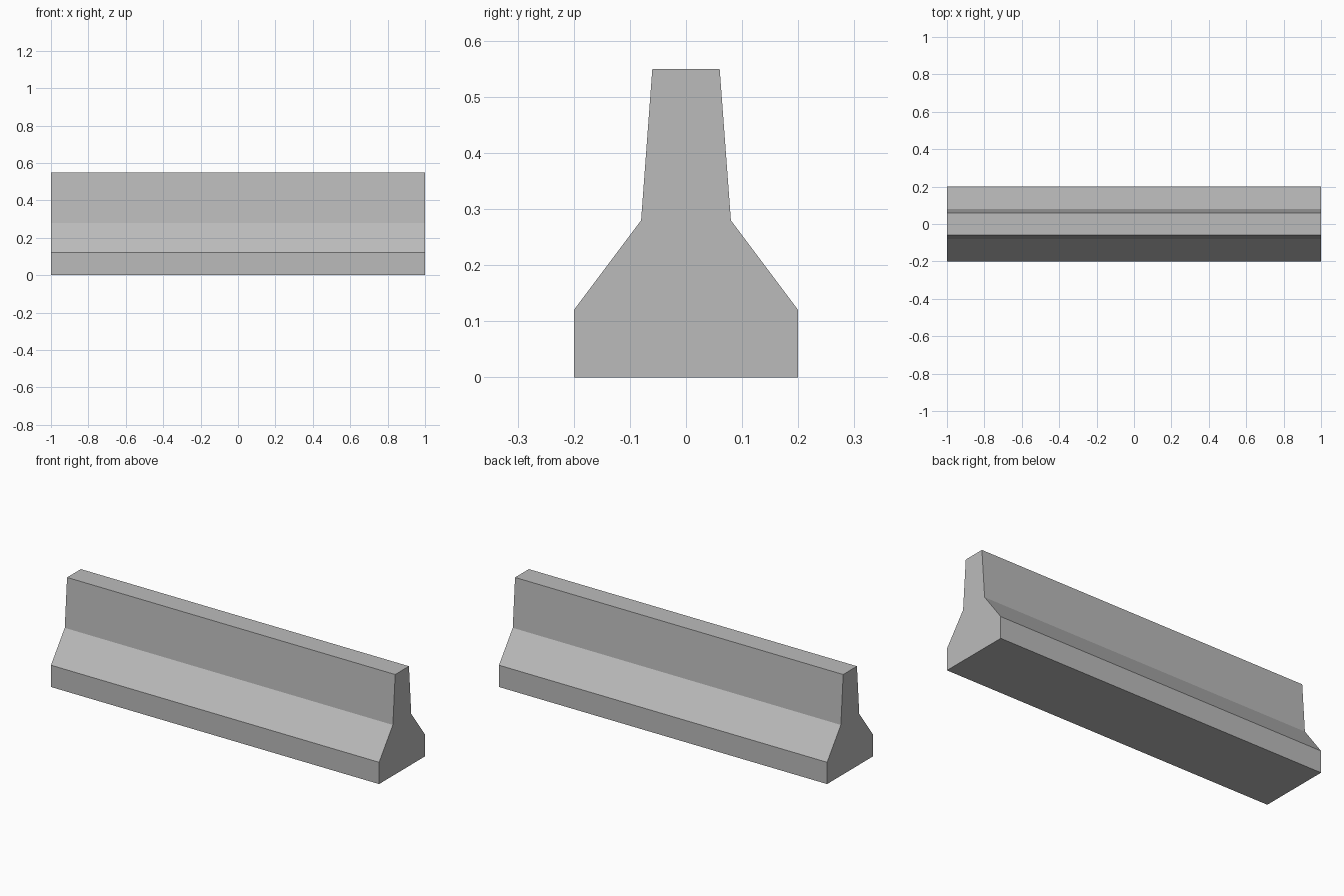
import bpy
import bmesh

# Remove the default cube
cube = bpy.data.objects.get("Cube")
if cube:
    bpy.data.objects.remove(cube, do_unlink=True)

LENGTH = 2.0

# Plain concrete
concrete = bpy.data.materials.new("concrete_grey")
concrete.use_nodes = True
colour = (0.5, 0.5, 0.5, 1)
concrete.diffuse_color = colour
concrete.node_tree.nodes["Principled BSDF"].inputs["Base Color"].default_value = colour

# Half cross-section (half width, height), mirrored to the other side
half = [(0.2, 0), (0.2, 0.12), (0.08, 0.28), (0.06, 0.55)]
profile = half + [(-y, z) for y, z in reversed(half)]

# Extrude the cross-section along the barrier's length
bm = bmesh.new()
end = bm.faces.new([bm.verts.new((-LENGTH / 2, y, z)) for y, z in profile])
result = bmesh.ops.extrude_face_region(bm, geom=[end], use_keep_orig=True)
moved = [v for v in result["geom"] if isinstance(v, bmesh.types.BMVert)]
bmesh.ops.translate(bm, verts=moved, vec=(LENGTH, 0, 0))
bmesh.ops.recalc_face_normals(bm, faces=bm.faces)

mesh = bpy.data.meshes.new("road_barrier")
bm.to_mesh(mesh)
bm.free()
mesh.materials.append(concrete)
barrier = bpy.data.objects.new("road_barrier", mesh)
bpy.context.collection.objects.link(barrier)
